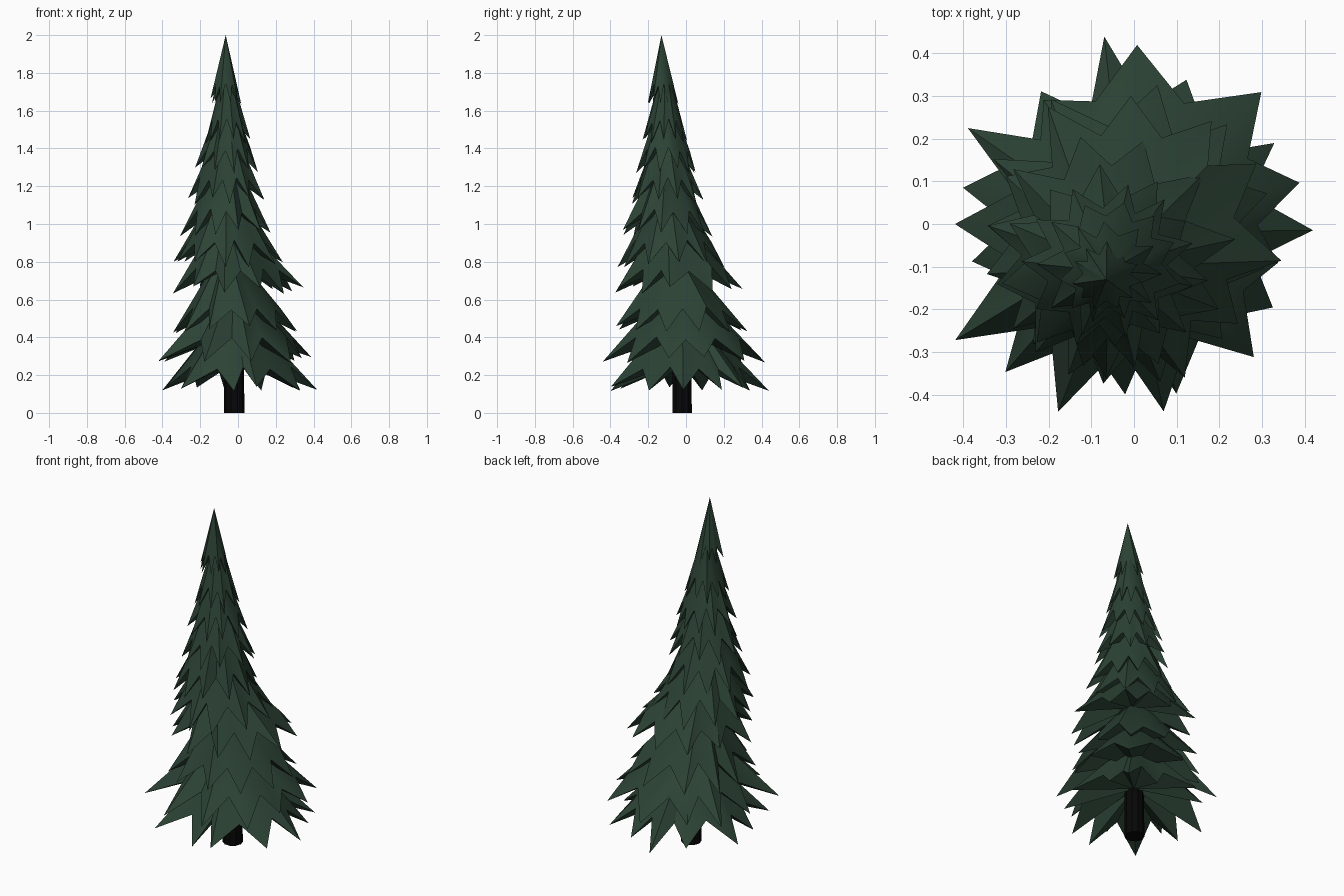
import bpy, bmesh, math, random
from mathutils import Vector

if "Cube" in bpy.data.objects:
    bpy.data.objects.remove(bpy.data.objects["Cube"])

random.seed(4)

def material(name, rgb):
    m = bpy.data.materials.new(name)
    m.diffuse_color = (*rgb, 1)
    m.use_nodes = True
    m.node_tree.nodes["Principled BSDF"].inputs["Base Color"].default_value = m.diffuse_color
    return m

needles = material("dark green needles", (0.025, 0.055, 0.035))
bark = material("black bark", (0.002, 0.002, 0.002))

def finish(bm, name, mat):
    me = bpy.data.meshes.new(name)
    bm.to_mesh(me)
    bm.free()
    me.materials.append(mat)
    ob = bpy.data.objects.new(name, me)
    bpy.context.collection.objects.link(ob)
    bpy.context.view_layer.objects.active = ob
    ob.select_set(True)
    bpy.ops.object.shade_smooth_by_angle(angle=math.radians(35))
    ob.select_set(False)

def skirt(name, center, tip_z, apex, tips, jitter):
    """Star-shaped cone with a hollowed underside; tips: (degrees, radius)."""
    bm = bmesh.new()
    cx, cy = center
    height = apex[2] - tip_z
    mean = sum(r for a, r in tips) / len(tips)
    ring = []
    for i, (a0, r) in enumerate(tips):
        a1 = tips[(i + 1) % len(tips)][0]
        a = math.radians(a0)
        mid = math.radians(a0 + ((a1 - a0) % 360) / 2)
        # notch between tips, a little under the line of the cone
        nr = mean * random.uniform(.68, .73)
        nz = tip_z + height * random.uniform(.22, .27)
        ring.append(bm.verts.new((cx + r * math.cos(a), cy + r * math.sin(a),
                                  tip_z + random.uniform(-jitter, jitter))))
        ring.append(bm.verts.new((cx + nr * math.cos(mid),
                                  cy + nr * math.sin(mid), nz)))
    top = bm.verts.new(apex)
    under = bm.verts.new((cx, cy, tip_z + height * .32))
    for i, v in enumerate(ring):
        w = ring[(i + 1) % len(ring)]
        bm.faces.new((v, w, top))
        bm.faces.new((w, v, under))
    finish(bm, name, needles)

# Two widest skirts, with their uneven tips (angle, radius)
low = [(-2, .42), (30, .38), (46, .42), (70, .36), (99, .445), (125, .38),
       (168, .41), (193, .39), (229, .46), (267, .40), (284, .41), (329, .38)]
second = [(14, .40), (46, .43), (89, .42), (126, .36), (150, .45), (180, .42),
          (213, .50), (248, .475), (279, .445), (312, .42), (345, .35)]
skirt("branch_tier_1", (0, 0), .125, (-.02, -.02, .60), low, .015)
skirt("branch_tier_2", (0, 0), .28, (-.02, -.03, .74), second, .02)

# Upper skirts: centre x, centre y, tip height, radius, apex height
upper = [(-.01, -.02, .44, .345, .90), (-.01, -.03, .65, .345, 1.10),
         (-.06, -.07, .785, .29, 1.28), (-.07, -.10, .95, .235, 1.44),
         (-.06, -.10, 1.12, .195, 1.60), (-.055, -.10, 1.28, .165, 1.75),
         (-.06, -.11, 1.44, .12, 1.88), (-.065, -.125, 1.65, .08, 2.0)]
for k, (x, y, z, r, top) in enumerate(upper):
    n = 11
    start = random.uniform(0, 30)
    tips = [(start + 360 / n * i + random.uniform(-5, 5),
             r * random.uniform(.93, 1.06)) for i in range(n)]
    nx, ny = (-.065, -.13) if k == 7 else upper[min(k + 2, 6)][:2]
    skirt(f"branch_tier_{k + 3}", (x, y), z, (nx, ny, top), tips, .02)

# Trunk: tapering tube following the lean of the tree
bm = bmesh.new()
path = [(-.02, -.02, 0, .054), (-.02, -.025, .45, .05),
        (-.05, -.08, .95, .035), (-.06, -.11, 1.6, .012)]
rings = [[bm.verts.new((x + r * math.cos(math.tau * i / 10),
                        y + r * math.sin(math.tau * i / 10), z))
          for i in range(10)] for x, y, z, r in path]
for a, b in zip(rings, rings[1:]):
    for i in range(10):
        j = (i + 1) % 10
        bm.faces.new((a[i], a[j], b[j], b[i]))
bm.faces.new(rings[0][::-1])
bm.faces.new(rings[-1])
finish(bm, "trunk", bark)
